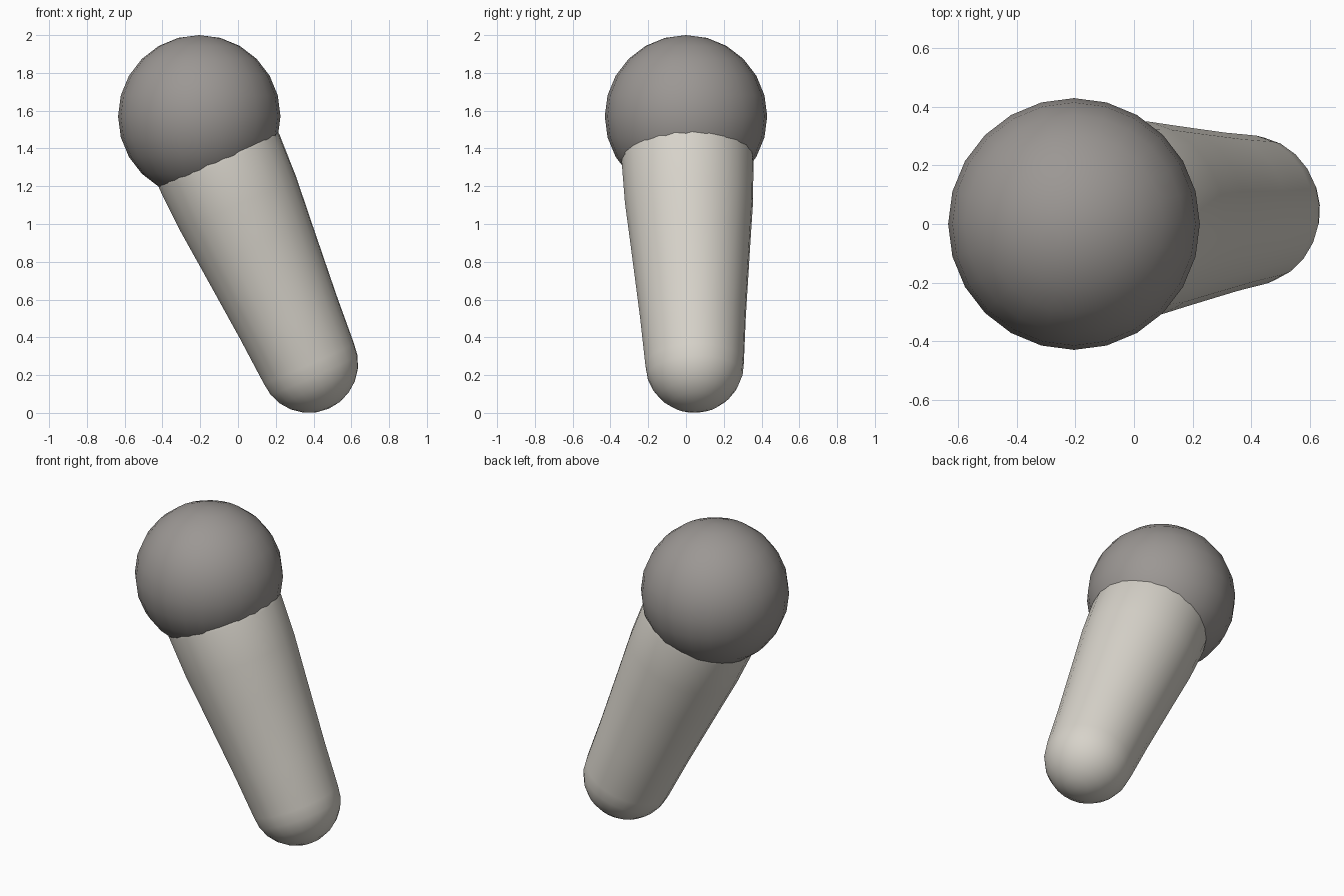
import bpy, bmesh, math
from mathutils import Vector

if "Cube" in bpy.data.objects:
    bpy.data.objects.remove(bpy.data.objects["Cube"])


def material(name, rgb):
    m = bpy.data.materials.new(name)
    m.diffuse_color = (*rgb, 1)
    m.use_nodes = True
    m.node_tree.nodes["Principled BSDF"].inputs["Base Color"].default_value = m.diffuse_color
    return m


def finish(name, bm, mat):
    bmesh.ops.recalc_face_normals(bm, faces=bm.faces)
    me = bpy.data.meshes.new(name)
    bm.to_mesh(me)
    bm.free()
    me.materials.append(mat)
    for p in me.polygons:
        p.use_smooth = True
    ob = bpy.data.objects.new(name, me)
    bpy.context.collection.objects.link(ob)
    return ob


SEGMENTS = 24
HEAD = Vector((-0.205, 0.0, 1.57))
TIP = Vector((0.375, 0.045, 0.262))

# round head
bm = bmesh.new()
bmesh.ops.create_uvsphere(bm, u_segments=SEGMENTS, v_segments=12, radius=0.43)
head = finish("head", bm, material("warm grey", (0.33, 0.31, 0.295)))
head.location = HEAD

# tapered handle: rounded tip, then (distance along axis, radius) sections
R = 0.262
profile = [(-R * math.cos(a), R * math.sin(a))
           for a in (math.radians(15 * i) for i in range(1, 7))]
profile += [(0.27, 0.281), (0.69, 0.318), (0.93, 0.340), (1.17, 0.350), (1.28, 0.335)]

bm = bmesh.new()
rings = []
for s, r in profile:
    rings.append([bm.verts.new((r * math.cos(t), r * math.sin(t), s))
                  for t in (math.tau * k / SEGMENTS for k in range(SEGMENTS))])
tip = bm.verts.new((0, 0, -R))
end = bm.verts.new((0, 0, 1.34))
for k in range(SEGMENTS):
    j = (k + 1) % SEGMENTS
    for lo, hi in zip(rings, rings[1:]):
        bm.faces.new((lo[k], lo[j], hi[j], hi[k]))
    bm.faces.new((tip, rings[0][j], rings[0][k]))
    bm.faces.new((end, rings[-1][k], rings[-1][j]))
handle = finish("handle", bm, material("pale stone", (0.68, 0.65, 0.59)))

# lean the handle so its axis runs from the tip into the head
handle.location = TIP
handle.rotation_mode = 'QUATERNION'
handle.rotation_quaternion = (HEAD - TIP).to_track_quat('Z', 'Y')
